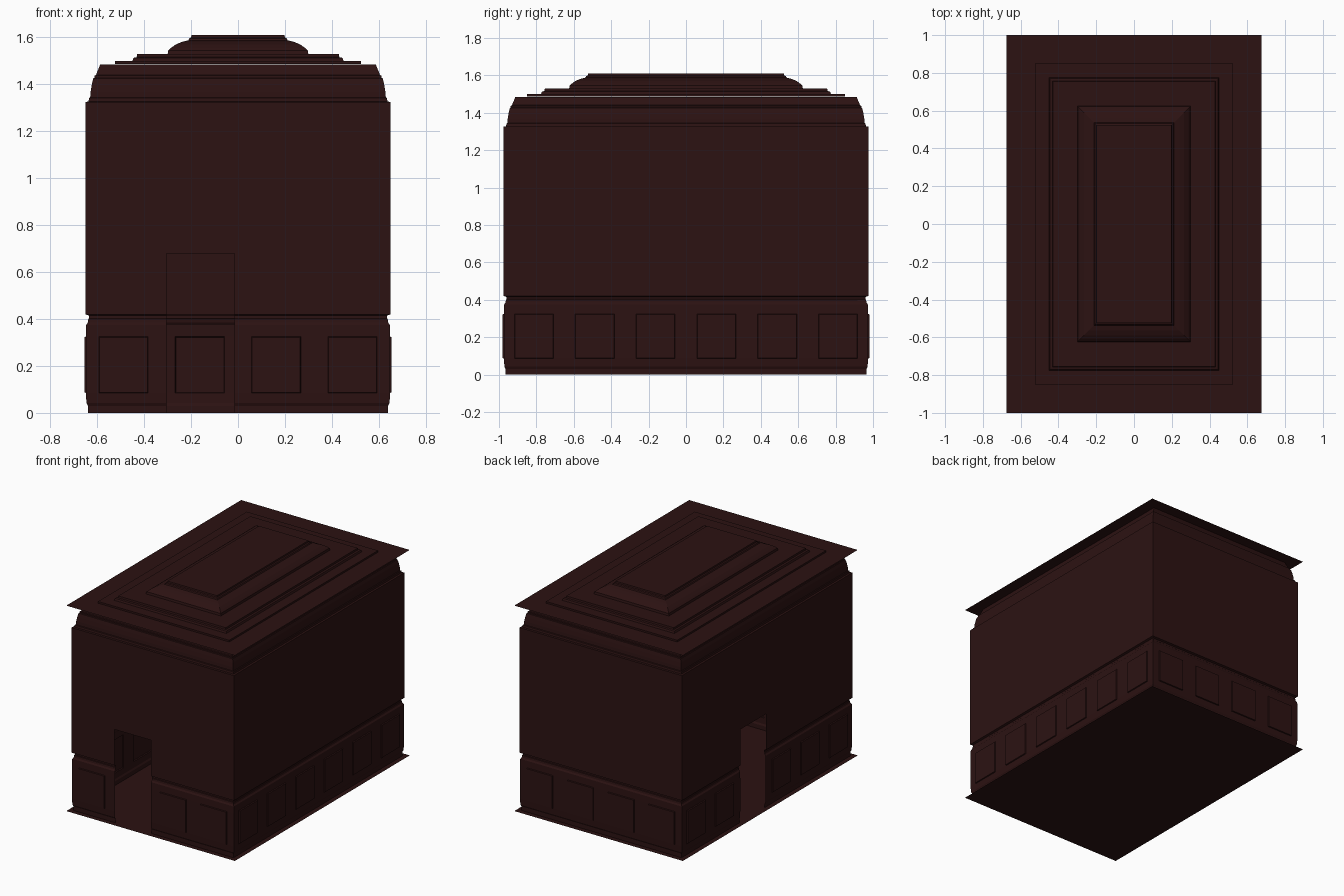
import bpy, bmesh
from mathutils import Vector

if "Cube" in bpy.data.objects:
    bpy.data.objects.remove(bpy.data.objects["Cube"])

HX, HY = 0.65, 0.975          # wall half sizes
PITCH, PANEL = 0.325, 0.105   # panel spacing and half width
DOOR_W, DOOR_H = 0.145, 0.68

mat = bpy.data.materials.new("dark_wood")
mat.diffuse_color = (0.025, 0.006, 0.006, 1)
mat.use_nodes = True
mat.node_tree.nodes["Principled BSDF"].inputs["Base Color"].default_value = mat.diffuse_color


def ring_shell(profile, cap=False):
    """Sweep (inset, z) points around the rectangular room."""
    bm = bmesh.new()
    rings = []
    for d, z in profile:
        x, y = HX - d, HY - d
        rings.append([bm.verts.new(p) for p in
                      ((-x, -y, z), (x, -y, z), (x, y, z), (-x, y, z))])
    for a, b in zip(rings, rings[1:]):
        for i in range(4):
            j = (i + 1) % 4
            bm.faces.new((a[i], a[j], b[j], b[i]))
    if cap:
        bm.faces.new(rings[-1])
    return bm


def cut(bm, co, no):
    bmesh.ops.bisect_plane(bm, geom=bm.verts[:] + bm.edges[:] + bm.faces[:],
                           plane_co=co, plane_no=no)


def cut_doors(bm):
    """Openings in the front wall and the left wall."""
    for s in (-1, 1):
        cut(bm, (-0.16 + s * DOOR_W, 0, 0), (1, 0, 0))
        cut(bm, (0, 0.16 + s * DOOR_W, 0), (0, 1, 0))
    cut(bm, (0, 0, DOOR_H), (0, 0, 1))
    dead = []
    for f in bm.faces:
        c = f.calc_center_median()
        front = c.y < -HY + 0.04 and abs(c.x + 0.16) < DOOR_W
        left = c.x < -HX + 0.04 and abs(c.y - 0.16) < DOOR_W
        if c.z < DOOR_H and (front or left):
            dead.append(f)
    bmesh.ops.delete(bm, geom=dead, context='FACES')


def finish(name, bm):
    me = bpy.data.meshes.new(name)
    bm.to_mesh(me)
    bm.free()
    me.materials.append(mat)
    ob = bpy.data.objects.new(name, me)
    bpy.context.collection.objects.link(ob)
    return ob


# floor
bm = ring_shell([(-0.025, 0)])
bm.verts.ensure_lookup_table()
bm.faces.new(bm.verts[:])
finish("floor", bm)

# plain upper walls
bm = ring_shell([(0, 0.42), (0, 1.325)])
cut_doors(bm)
finish("upper_walls", bm)

# wainscot: baseboard, panelled field and cap rail
bm = ring_shell([(0.01, 0), (0.01, 0.03), (0.004, 0.042), (0.002, 0.085),
                 (0.002, 0.325), (0.003, 0.375), (0.01, 0.385), (0.012, 0.4),
                 (0.015, 0.403), (0.015, 0.415), (0, 0.42)])
cut_doors(bm)
xs = [(i - 1.5) * PITCH for i in range(4)]
ys = [(i - 2.5) * PITCH for i in range(6)]
for s in (-PANEL, PANEL):
    for x in xs:
        cut(bm, (x + s, 0, 0), (1, 0, 0))
    for y in ys:
        cut(bm, (0, y + s, 0), (0, 1, 0))
bm.normal_update()
panels = []
for f in bm.faces:
    c = f.calc_center_median()
    if 0.09 < c.z < 0.32:
        u, centres = (c.x, xs) if abs(f.normal.y) > 0.5 else (c.y, ys)
        if min(abs(u - k) for k in centres) < 0.03:
            panels.append(f)
# sunken panels with a sloped border
for thick, depth in ((0.004, 0.007), (0.012, 0.0)):
    bmesh.ops.inset_individual(bm, faces=panels, thickness=thick)
    for f in panels:
        n = Vector(f.normal)
        for v in f.verts:
            v.co += n * depth
finish("wainscot", bm)

# cornice moulding below the ceiling
finish("cornice", ring_shell([
    (0, 1.325), (0.013, 1.327), (0.015, 1.342), (0.02, 1.345), (0.022, 1.37),
    (0.027, 1.4), (0.033, 1.425), (0.038, 1.428), (0.038, 1.437),
    (0.045, 1.44), (0.05, 1.455), (0.058, 1.472), (0.062, 1.485)]))

# stepped tray ceiling
finish("tray_ceiling", ring_shell([
    (-0.025, 1.487), (0.125, 1.487), (0.125, 1.5), (0.2, 1.5),
    (0.205, 1.513), (0.218, 1.516), (0.22, 1.529), (0.35, 1.529),
    (0.353, 1.545), (0.365, 1.556), (0.385, 1.57), (0.41, 1.581),
    (0.438, 1.588), (0.442, 1.596), (0.45, 1.6), (0.452, 1.61)], cap=True))
